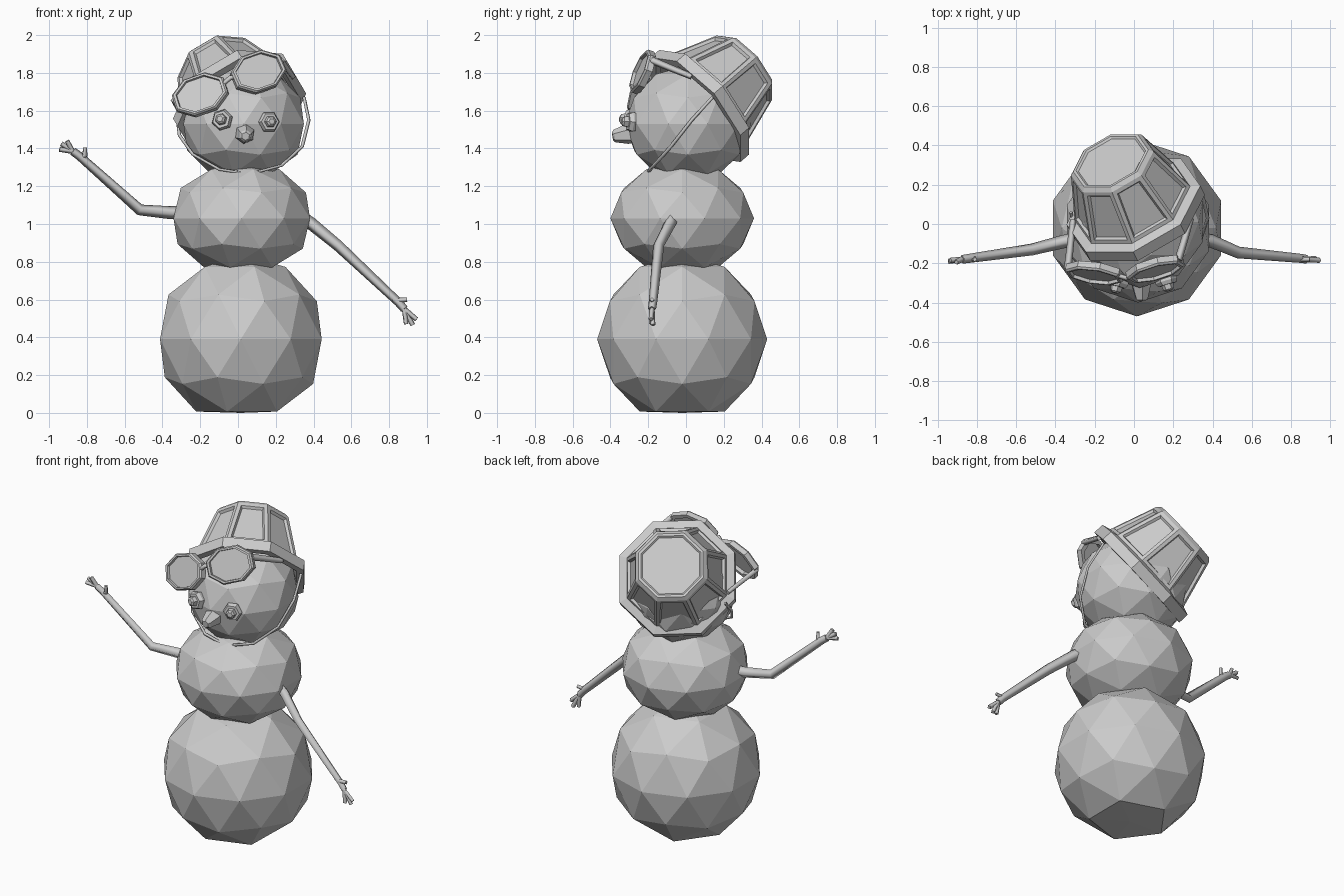
import bpy, bmesh, math
from mathutils import Vector, Matrix

if "Cube" in bpy.data.objects:
    bpy.data.objects.remove(bpy.data.objects["Cube"])

GREY = (0.6, 0.6, 0.6, 1)
mat = bpy.data.materials.new("plain_grey")
mat.use_nodes = True
mat.diffuse_color = GREY
mat.node_tree.nodes["Principled BSDF"].inputs["Base Color"].default_value = GREY


def add(name, bm, matrix=None):
    """Turn a bmesh into a flat shaded object."""
    if matrix:
        bm.transform(matrix)
    bmesh.ops.recalc_face_normals(bm, faces=bm.faces)
    mesh = bpy.data.meshes.new(name)
    bm.to_mesh(mesh)
    bm.free()
    mesh.materials.append(mat)
    obj = bpy.data.objects.new(name, mesh)
    bpy.context.collection.objects.link(obj)
    return obj


def frame(origin, x, y, z):
    m = Matrix((x, y, z)).transposed().to_4x4()
    m.translation = origin
    return m


def facing(origin, normal, up=(0, 0, 1)):
    """Frame whose z axis is the normal and whose y axis leans to up."""
    z = Vector(normal).normalized()
    x = Vector(up).cross(z).normalized()
    return frame(origin, x, z.cross(x), z)


def lathe(profile, sides, turn=0.0, sx=1, sy=1, cap=True, close=False):
    """Loft regular polygons through (radius, height) points."""
    bm = bmesh.new()
    rings = []
    for r, h in profile:
        angles = [turn + math.tau * i / sides for i in range(sides)]
        rings.append([bm.verts.new((sx * r * math.cos(a), sy * r * math.sin(a), h)) for a in angles])
    pairs = list(zip(rings, rings[1:]))
    if close:
        pairs.append((rings[-1], rings[0]))
    walls = []
    for lo, hi in pairs:
        walls.append([bm.faces.new((lo[i], lo[(i + 1) % sides], hi[(i + 1) % sides], hi[i]))
                      for i in range(sides)])
    if cap:
        bm.faces.new(rings[-1])
    return bm, walls


def stick(name, points, radii):
    """Four-sided tapering rod along a path."""
    curve = bpy.data.curves.new(name, "CURVE")
    curve.dimensions = "3D"
    curve.bevel_depth = 1
    curve.bevel_resolution = 0
    curve.use_fill_caps = True
    spline = curve.splines.new("POLY")
    spline.points.add(len(points) - 1)
    for p, co, r in zip(spline.points, points, radii):
        p.co = (*co, 1)
        p.radius = r
    temp = bpy.data.objects.new(name + "_path", curve)
    bpy.context.collection.objects.link(temp)
    bpy.context.view_layer.update()
    mesh = bpy.data.meshes.new_from_object(temp.evaluated_get(bpy.context.evaluated_depsgraph_get()))
    bpy.data.objects.remove(temp)
    bm = bmesh.new()
    bm.from_mesh(mesh)
    bpy.data.meshes.remove(mesh)
    return add(name, bm)


# Snowballs, the lowest one flattened where it stands
for name, centre, width, height in (
        ("base_snowball", (0.015, -0.02, 0.39), 0.45, 0.45),
        ("middle_snowball", (0.02, -0.02, 1.03), 0.38, 0.305),
        ("head_snowball", (0.03, 0.01, 1.53), 0.335, 0.31)):
    bm = bmesh.new()
    bmesh.ops.create_icosphere(bm, subdivisions=2, radius=1)
    m = Matrix.Translation(centre) @ Matrix.Diagonal((width, width, height, 1))
    bm.transform(m)
    for v in bm.verts:
        v.co.z = max(v.co.z, 0.0)
    add(name, bm)

# Bucket hat, tipped back and to one side, with sunken panels
axis = Vector((-0.36, 0.71, 0.61)).normalized()
across = Vector((0.61, 0, 0.36)).normalized()
hat = frame((0.02, 0.05, 1.605), across, axis.cross(across), axis)
bm, walls = lathe([(0.30, 0.02), (0.32, 0), (0.365, 0), (0.365, 0.065), (0.315, 0.08),
                   (0.225, 0.365), (0.205, 0.385), (0.19, 0.385), (0.18, 0.375)],
                  8, math.pi / 8)
bmesh.ops.recalc_face_normals(bm, faces=bm.faces)
bmesh.ops.inset_individual(bm, faces=walls[4], thickness=0.03)
bmesh.ops.inset_individual(bm, faces=walls[4], thickness=0.012, depth=-0.015)
add("bucket_hat", bm, hat)

# Chin strap hanging from the brim
strap = [(0.35, 0.14, 1.67), (0.375, 0.03, 1.55), (0.34, -0.08, 1.41), (0.23, -0.17, 1.31),
         (0.06, -0.21, 1.265), (-0.10, -0.19, 1.29), (-0.24, -0.12, 1.37),
         (-0.31, -0.02, 1.47), (-0.32, 0.06, 1.55)]
stick("chin_strap", strap, [0.009] * len(strap))

# Sunglasses: octagonal frames, lenses, bridge and temples
tilt = (-0.33, 0, 0.94)
for side, centre, turn, back in (
        ("right", (-0.20, -0.25, 1.685), -0.2, (-0.31, 0.02, 1.60)),
        ("left", (0.108, -0.23, 1.805), 0.2, (0.29, 0.03, 1.78))):
    m = facing(centre, (turn, -0.93, 0.33), tilt)
    bm, _ = lathe([(0.152, -0.02), (0.152, 0.012), (0.142, 0.022), (0.128, 0.022), (0.122, -0.02)],
                  8, math.pi / 8, 1.03, 0.76, cap=False, close=True)
    add(side + "_glasses_frame", bm, m)
    bm, _ = lathe([(0.126, -0.005), (0.126, 0.005)], 8, math.pi / 8, 1.03, 0.76)
    add(side + "_lens", bm, m)
    outer = m @ Vector((math.copysign(0.14, turn), 0.02, 0))
    stick(side + "_temple", [outer, back], [0.02, 0.016])
stick("glasses_bridge", [(-0.075, -0.265, 1.745), (-0.04, -0.275, 1.775), (-0.01, -0.26, 1.775)],
      [0.013] * 3)

# Coal eyes: stepped lumps
for side, centre, normal, spin in (("right", (-0.08, -0.285, 1.55), (-0.25, -1, 0.1), 0.3),
                                   ("left", (0.16, -0.275, 1.54), (0.3, -1, 0.05), 0.0)):
    bm, _ = lathe([(0.05, -0.03), (0.058, 0.015), (0.048, 0.035), (0.032, 0.035),
                   (0.028, 0.06), (0.016, 0.068)], 6, spin)
    add(side + "_eye", bm, facing(centre, normal))

# Stubby nose
bm, _ = lathe([(0.058, -0.03), (0.052, 0.03), (0.034, 0.095), (0.022, 0.105)], 6, 0.4)
add("nose", bm, facing((0.035, -0.285, 1.48), (0.05, -1, -0.15)))

# Twig arms with fingers
arms = {
    "right": ([(-0.25, -0.07, 1.06), (-0.36, -0.09, 1.06), (-0.52, -0.13, 1.075),
               (-0.84, -0.175, 1.36), (-0.875, -0.18, 1.385)],
              [(-0.945, -0.19, 1.395), (-0.935, -0.185, 1.425), (-0.905, -0.195, 1.44)],
              [(-0.83, -0.175, 1.35), (-0.81, -0.18, 1.365), (-0.81, -0.18, 1.405)]),
    "left": ([(0.30, -0.07, 1.06), (0.39, -0.085, 1.0), (0.53, -0.145, 0.885),
              (0.85, -0.175, 0.585), (0.88, -0.18, 0.55)],
             [(0.89, -0.185, 0.47), (0.925, -0.175, 0.465), (0.945, -0.185, 0.495)],
             [(0.82, -0.175, 0.60), (0.85, -0.18, 0.595), (0.895, -0.18, 0.60)])}
for side, (arm, tips, thumb) in arms.items():
    stick(side + "_arm", arm, [0.036, 0.034, 0.03, 0.023, 0.022])
    for i, tip in enumerate(tips):
        stick(f"{side}_finger_{i + 1}", [arm[-1], tip], [0.014, 0.013])
    stick(side + "_thumb", thumb, [0.014, 0.014, 0.012])
